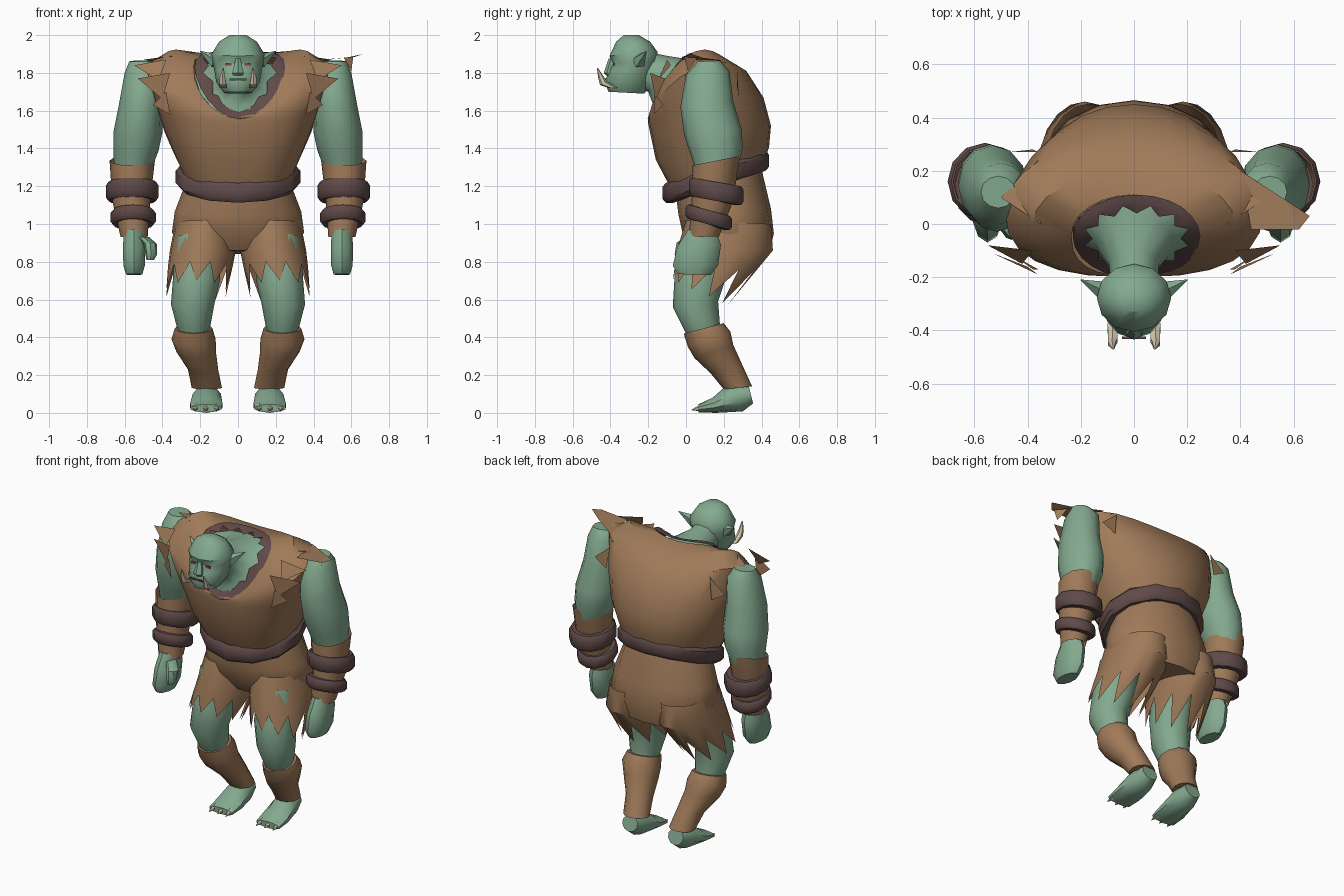
import bpy, bmesh, math
from mathutils import Vector


def material(name, rgb):
    m = bpy.data.materials.new(name)
    m.diffuse_color = (*rgb, 1)
    return m


SKIN = material("green skin", (0.23, 0.40, 0.275))
CLOTH = material("brown leather", (0.35, 0.195, 0.10))
STRAP = material("dark strap", (0.115, 0.068, 0.066))
BONE = material("bone", (0.62, 0.55, 0.40))
EYE = material("red eye", (0.25, 0.05, 0.04))


def finish(name, bm, mat):
    bmesh.ops.recalc_face_normals(bm, faces=bm.faces)
    me = bpy.data.meshes.new(name)
    bm.to_mesh(me)
    bm.free()
    me.materials.append(mat)
    ob = bpy.data.objects.new(name, me)
    bpy.context.collection.objects.link(ob)
    return ob


def power(v, p):
    return math.copysign(abs(v) ** (2 / p), v)


def loft(name, rings, mat, s=1, n=12, cap=True, pf=2, zig=0, closed=False):
    """Skin rings (front_y, front_z, back_y, back_z, half_width, centre_x, side_lift).
    pf squares off the front half; zig makes the last edge ragged."""
    bm = bmesh.new()
    loops = []
    for r in rings:
        fy, fz, by, bz, hw, cx, lift = (tuple(r) + (0, 0))[:7]
        loop = []
        for i in range(n):
            a = 2 * math.pi * i / n
            c, sn = math.cos(a), math.sin(a)
            p = pf if c > 0.01 else 2
            c, sn = power(c, p), power(sn, p)
            loop.append(bm.verts.new((s * (cx + hw * sn),
                                      (fy + by) / 2 - (by - fy) / 2 * c,
                                      (fz + bz) / 2 - (bz - fz) / 2 * c + lift * sn * sn)))
        loops.append(loop)
    if zig:
        for i in range(1, n, 2):
            loops[-1][i].co = loops[-1][i].co.lerp(loops[-2][i].co, zig)
    pairs = list(zip(loops, loops[1:])) + ([(loops[-1], loops[0])] if closed else [])
    for lo, hi in pairs:
        for i in range(n):
            j = (i + 1) % n
            bm.faces.new((lo[i], lo[j], hi[j], hi[i]))
    if cap and not closed:
        bm.faces.new(loops[0])
        bm.faces.new(loops[-1])
    return finish(name, bm, mat)


def band(name, fy, fz, by, bz, hw, h, t, cx=0, s=1, n=12):
    """Closed strap with a bevelled outer face around a ring."""
    prof = [(-t, -h / 2), (-t * 0.3, -h / 2), (0, -h * 0.3), (0, h * 0.3), (-t * 0.3, h / 2), (-t, h / 2)]
    rings = [(fy - d, fz + z, by + d, bz + z, hw + d, cx) for d, z in prof]
    return loft(name, rings, STRAP, s, n, closed=True)


def spike(name, base, tip, r, mat, n=6):
    base, tip = Vector(base), Vector(tip)
    bm = bmesh.new()
    bmesh.ops.create_cone(bm, cap_ends=True, segments=n, radius1=r, radius2=0.002,
                          depth=(tip - base).length)
    q = (tip - base).to_track_quat('Z', 'Y')
    for v in bm.verts:
        v.co = q @ v.co + (base + tip) / 2
    return finish(name, bm, mat)


def rag(name, tris, mat):
    bm = bmesh.new()
    for t in tris:
        bm.faces.new([bm.verts.new(p) for p in t])
    return finish(name, bm, mat)


def box(name, loc, size, mat):
    bm = bmesh.new()
    bmesh.ops.create_cube(bm, size=1)
    for v in bm.verts:
        v.co = Vector(loc) + Vector(a * b for a, b in zip(v.co, size))
    return finish(name, bm, mat)


# Vest, collar and belt
loft("vest", [(-.06, 1.15, .41, 1.31, .27), (-.16, 1.34, .44, 1.41, .34),
              (-.185, 1.46, .45, 1.52, .39), (-.2, 1.53, .41, 1.67, .44, 0, .05),
              (-.2, 1.55, .32, 1.81, .485, 0, .15), (-.2, 1.56, .2, 1.88, .38, 0, .165),
              (-.195, 1.565, .11, 1.9, .235, 0, .1)], CLOTH, n=24, cap=False, pf=2.6)
loft("collar", [(-.205, 1.555, .11, 1.91, .24, .01, .1), (-.175, 1.59, .075, 1.905, .205, .01, .1),
                (-.15, 1.63, .04, 1.885, .165, .01, .08)], STRAP, n=24, cap=False, zig=.9)
band("belt", -.125, 1.165, .44, 1.335, .33, .105, .06, n=12)

# Neck and head
loft("neck", [(-.18, 1.55, .11, 1.86, .23, 0, .08), (-.17, 1.62, .03, 1.87, .15, 0, .03),
              (-.2, 1.7, -.1, 1.89, .095), (-.27, 1.72, -.2, 1.91, .085)], SKIN)
loft("head", [(-.41, 1.70, -.22, 1.69, .075), (-.43, 1.75, -.18, 1.75, .115),
              (-.41, 1.81, -.16, 1.81, .125), (-.39, 1.85, -.15, 1.86, .135),
              (-.405, 1.89, -.15, 1.91, .14), (-.37, 1.965, -.19, 1.965, .1),
              (-.33, 2.0, -.25, 2.0, .045)], SKIN)
loft("nose", [(-.41, 1.875, -.36, 1.875, .014), (-.435, 1.80, -.37, 1.80, .035),
              (-.42, 1.785, -.37, 1.785, .03)], SKIN, n=6)
box("mouth", (0, -.427, 1.765), (.09, .008, .01), STRAP)

# Pelvis of the shorts
loft("shorts_seat", [(-.05, 1.13, .40, 1.29, .28), (-.04, 1.05, .45, 1.08, .335),
                     (-.02, .96, .465, .95, .35), (.05, .86, .44, .84, .28)], CLOTH, n=16)

for s, side in ((1, "left"), (-1, "right")):
    # Face details
    spike(side + "_ear", (s * .115, -.25, 1.86), (s * .2, -.21, 1.915), .04, SKIN, 5)
    loft(side + "_tusk", [(-.41, 1.72, -.36, 1.72, .022, .08), (-.455, 1.735, -.42, 1.755, .02, .08),
                          (-.465, 1.775, -.435, 1.78, .016, .083), (-.472, 1.825, -.465, 1.825, .004, .078)],
         BONE, s, 6)
    box(side + "_eye", (s * .05, -.382, 1.845), (.032, .009, .014), EYE)

    # Arm
    loft(side + "_upper_arm", [(.06, 1.86, .18, 1.865, .065, .51), (0, 1.79, .23, 1.81, .1, .50),
                               (-.03, 1.62, .25, 1.65, .115, .515), (-.01, 1.47, .295, 1.5, .13, .53),
                               (.02, 1.38, .3, 1.4, .12, .54), (.06, 1.26, .27, 1.28, .095, .56)], SKIN, s)
    loft(side + "_bracer", [(.035, 1.31, .285, 1.36, .12, .56), (.03, 1.12, .25, 1.12, .1, .565),
                            (.015, .93, .175, .935, .072, .55)], CLOTH, s, cap=False)
    band(side + "_upper_bracer_band", .015, 1.195, .305, 1.15, .14, .1, .045, .56, s)
    band(side + "_lower_bracer_band", -.002, 1.065, .243, 1.005, .12, .075, .04, .555, s)
    loft(side + "_hand", [(.01, .97, .16, .96, .055, .55), (-.045, .88, .185, .89, .062, .55),
                          (-.07, .78, .17, .78, .06, .55), (-.045, .735, .13, .73, .045, .55)], SKIN, s, 10)

    # Leg, boot and clawed foot
    loft(side + "_shorts_leg", [(.0, 1.02, .45, 1.0, .16, .17), (-.045, .87, .46, .86, .175, .185),
                                (-.07, .70, .22, .57, .165, .222)], CLOTH, s, 20, cap=False, zig=.6)
    loft(side + "_thigh", [(0, .95, .25, .9, .12, .21), (-.06, .73, .2, .68, .125, .22),
                           (-.07, .56, .17, .59, .115, .24), (.0, .42, .18, .46, .085, .235)], SKIN, s)
    loft(side + "_boot", [(-.012, .42, .2, .475, .1, .235), (.01, .35, .235, .43, .117, .235),
                          (.045, .29, .25, .36, .105, .222), (.13, .21, .3, .25, .08, .185),
                          (.2, .125, .35, .14, .08, .165)], CLOTH, s)
    loft(side + "_foot", [(.33, .15, .355, .05, .055, .165), (.22, .15, .3, .008, .078, .165),
                          (.14, .08, .16, .0, .09, .168), (.065, .045, .065, .003, .085, .17)], SKIN, s, 10)
    for k in (-1, 0, 1):
        spike(side + "_toe_claw", (s * (.17 + .055 * k), .09, .028), (s * (.17 + .06 * k), .03, .016),
              .022, BONE)

    # Torn sleeve edges over the shoulder
    rag(side + "_sleeve_rags", [
        [(s * .36, -.19, 1.80), (s * .40, -.16, 1.66), (s * .53, -.11, 1.77)],
        [(s * .38, -.17, 1.70), (s * .36, -.17, 1.58), (s * .45, -.12, 1.63)],
        [(s * .38, -.1, 1.87), (s * .42, -.15, 1.76), (s * .55, -.08, 1.84)],
        [(s * .36, .27, 1.82), (s * .38, .28, 1.68), (s * .47, .27, 1.73)],
        [(s * .35, .0, 1.89), (s * .36, .24, 1.84), (s * .5, .1, 1.87)]], CLOTH)

# Long torn strip on one shoulder and a curled thumb on the other hand
rag("shoulder_strip", [[(.40, .2, 1.865), (.44, -.02, 1.87), (.62, -.02, 1.885), (.57, .09, 1.88)],
                       [(.57, .09, 1.88), (.62, -.02, 1.885), (.66, .03, 1.90)],
                       [(.56, .06, 1.88), (.61, -.01, 1.885), (.60, .01, 1.81)]], CLOTH)
loft("thumb", [(-.01, .93, .06, .93, .03, -.5), (-.05, .90, .03, .89, .035, -.465),
               (-.06, .84, .0, .83, .03, -.46), (-.05, .81, -.01, .81, .02, -.465)], SKIN, n=8)

# Smooth shading with sharp edges kept
for ob in bpy.data.objects:
    ob.select_set(True)
    bpy.context.view_layer.objects.active = ob
bpy.ops.object.shade_smooth_by_angle(angle=math.radians(40))
